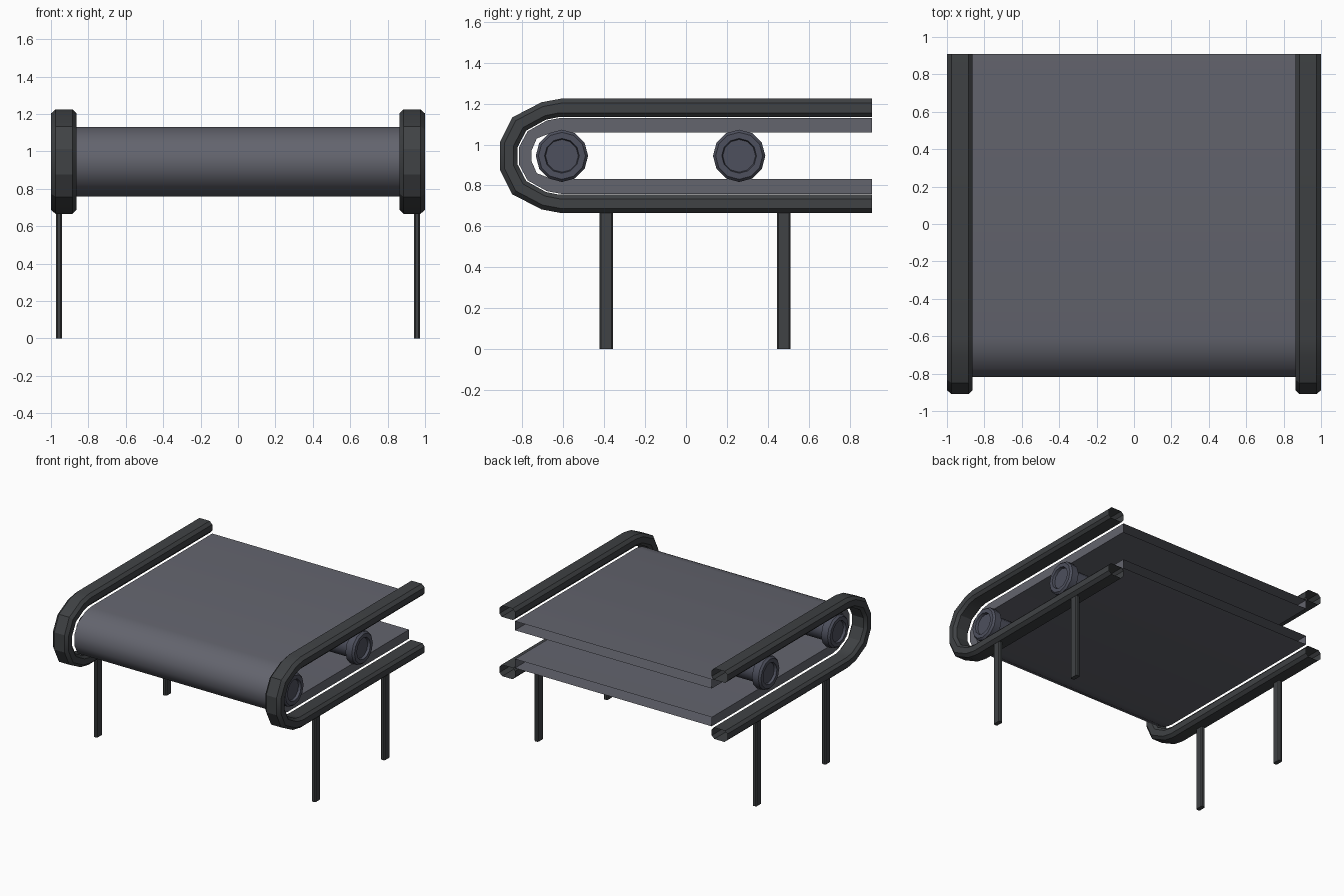
import bpy, bmesh, math

if "Cube" in bpy.data.objects:
    bpy.data.objects.remove(bpy.data.objects["Cube"])

BACK, ZC = 0.91, 0.945


def material(name, rgb):
    m = bpy.data.materials.new(name)
    m.diffuse_color = (*rgb, 1)
    m.use_nodes = True
    m.node_tree.nodes["Principled BSDF"].inputs["Base Color"].default_value = m.diffuse_color
    return m


frame_mat = material("dark_frame", (0.05, 0.054, 0.058))
belt_mat = material("belt_grey", (0.125, 0.128, 0.155))
roller_mat = material("roller_grey", (0.075, 0.08, 0.11))


def finish(bm, name, mat, angle=None, mirror=False):
    bmesh.ops.recalc_face_normals(bm, faces=bm.faces)
    me = bpy.data.meshes.new(name)
    bm.to_mesh(me)
    bm.free()
    me.materials.append(mat)
    ob = bpy.data.objects.new(name, me)
    bpy.context.collection.objects.link(ob)
    if angle:
        bpy.ops.object.select_all(action='DESELECT')
        ob.select_set(True)
        bpy.context.view_layer.objects.active = ob
        bpy.ops.object.shade_smooth_by_angle(angle=math.radians(angle))
    if mirror:
        ob.modifiers.new("mirror", 'MIRROR').use_mirror_merge = False
    return ob


def bridge(bm, rings):
    """Quads between consecutive closed rings of vertices."""
    for a, b in zip(rings, rings[1:]):
        for i in range(len(a)):
            j = (i + 1) % len(a)
            bm.faces.new((a[i], a[j], b[j], b[i]))


def u_path(half):
    """Complete an upper half (y, height above centre) into a sideways U."""
    full = [(BACK, half[0][1])] + half
    return full + [(y, -h) for y, h in reversed(full)]


def u_sweep(name, outer, inner, section, mat, angle, mirror=False):
    """Sweep a closed (x, t) section, t running from outer (0) to inner (1)."""
    bm = bmesh.new()
    rings = []
    for (yo, ho), (yi, hi) in zip(u_path(outer), u_path(inner)):
        rings.append([bm.verts.new((x, yo + (yi - yo) * t, ZC + ho + (hi - ho) * t))
                      for x, t in section])
    bridge(bm, rings)
    return finish(bm, name, mat, angle, mirror)


# Side rails: hollow chamfered tube following the U, open at the back
u_sweep("side_rail",
        [(-0.61, 0.28), (-0.707, 0.262), (-0.85, 0.188), (-0.91, 0.068)],
        [(-0.62, 0.19), (-0.685, 0.177), (-0.782, 0.123), (-0.825, 0.04)],
        [(0.885, 0), (0.975, 0), (1.0, 0.25), (1.0, 0.77),
         (0.98, 1), (0.88, 1), (0.863, 0.77), (0.863, 0.25)],
        frame_mat, 25, mirror=True)

# Belt: thick sheet wrapped round the front, open at the back
u_sweep("belt",
        [(-0.61, 0.186), (-0.68, 0.173), (-0.775, 0.12), (-0.818, 0.04)],
        [(-0.61, 0.114), (-0.663, 0.111), (-0.73, 0.085), (-0.756, 0.025)],
        [(-0.863, 0), (0.863, 0), (0.863, 1), (-0.863, 1)],
        belt_mat, 45)


# Rollers: thin drum with flanged, recessed ends
def roller(name, y):
    end = [(0.84, 0.09), (0.85, 0.128), (0.905, 0.128), (0.92, 0.115),
           (0.92, 0.085), (0.90, 0.08)]
    profile = [(-x, r) for x, r in reversed(end)] + end
    bm = bmesh.new()
    rings = [[bm.verts.new((x, y + r * math.cos(math.tau * k / 12),
                            ZC + r * math.sin(math.tau * k / 12)))
              for k in range(12)] for x, r in profile]
    bridge(bm, rings)
    bm.faces.new(rings[0])
    bm.faces.new(rings[-1])
    finish(bm, name, roller_mat, 35)


roller("front_roller", -0.607)
roller("back_roller", 0.26)


# Legs: slim posts with chamfered vertical edges
def leg(name, y):
    hx, hy, c = 0.017, 0.034, 0.008
    outline = [(hx, hy - c), (hx - c, hy), (c - hx, hy), (-hx, hy - c),
               (-hx, c - hy), (c - hx, -hy), (hx - c, -hy), (hx, c - hy)]
    bm = bmesh.new()
    rings = [[bm.verts.new((0.957 + a, y + b, z)) for a, b in outline]
             for z in (0, 0.675)]
    bridge(bm, rings)
    for r in rings:
        bm.faces.new(r)
    finish(bm, name, frame_mat, mirror=True)


leg("front_leg", -0.39)
leg("back_leg", 0.478)
